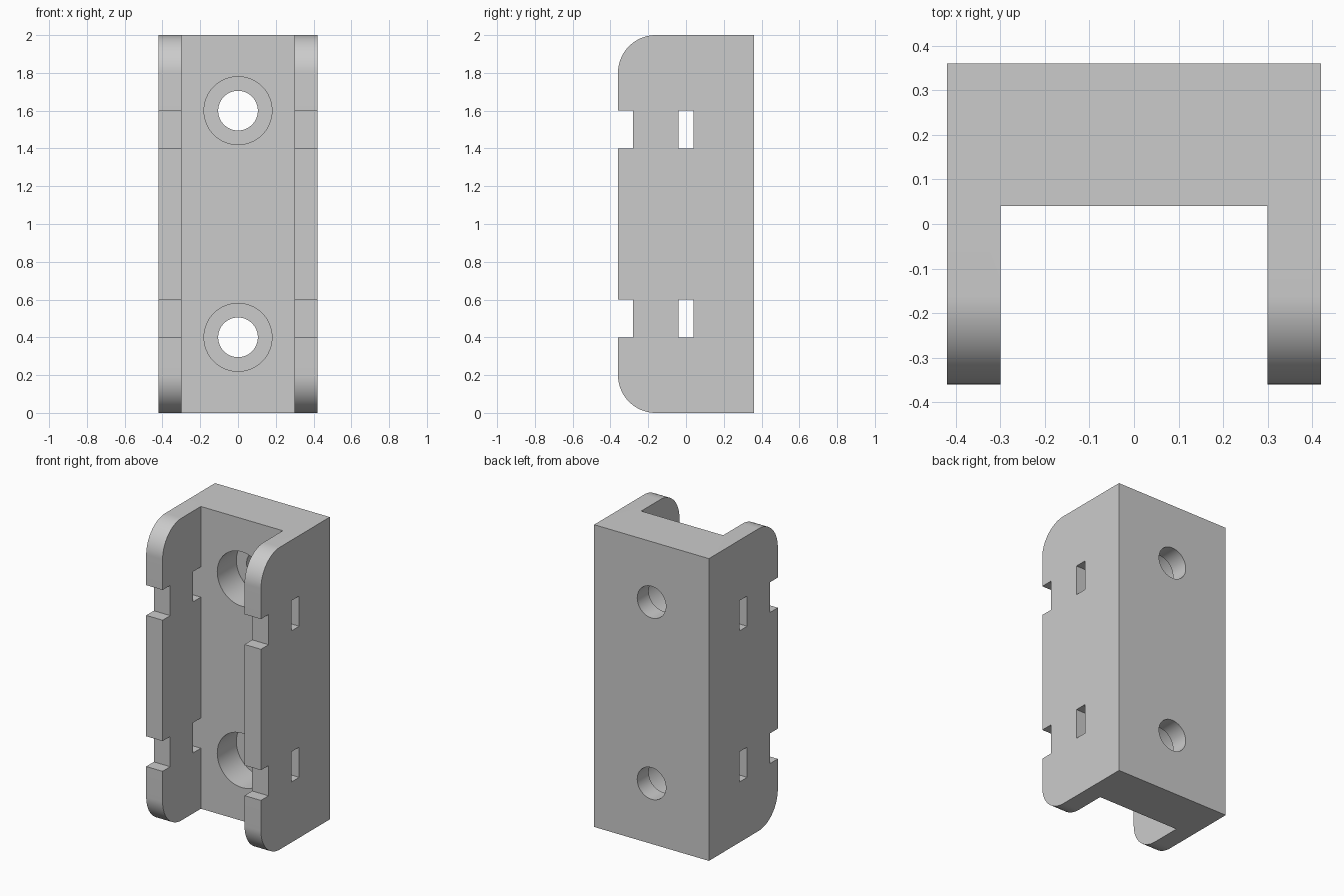
import bpy, bmesh, math
from mathutils import Matrix, Vector

if "Cube" in bpy.data.objects:
    bpy.data.objects.remove(bpy.data.objects["Cube"], do_unlink=True)

WIDTH, DEPTH, HEIGHT = 0.84, 0.72, 2.0
FLOOR_Y = 0.04          # front face of the back plate
CORNER = 0.2            # radius of the flange corners
LEVELS = (0.4, 1.6)     # screw hole heights
SLOTS = (0.5, 1.5)      # notch and slot heights

grey = bpy.data.materials.new("plain_grey")
grey.use_nodes = True
colour = (0.6, 0.6, 0.6, 1)
grey.diffuse_color = colour
grey.node_tree.nodes["Principled BSDF"].inputs["Base Color"].default_value = colour


def make_object(name, bm):
    bmesh.ops.recalc_face_normals(bm, faces=bm.faces)
    mesh = bpy.data.meshes.new(name)
    bm.to_mesh(mesh)
    bm.free()
    mesh.materials.append(grey)
    obj = bpy.data.objects.new(name, mesh)
    bpy.context.collection.objects.link(obj)
    return obj


def box(name, centre, size):
    bm = bmesh.new()
    bmesh.ops.create_cube(bm, size=1, matrix=Matrix.Translation(centre) @ Matrix.Diagonal((*size, 1)))
    return make_object(name, bm)


def bore(name, radius, y0, y1, z):
    bm = bmesh.new()
    place = Matrix.Translation((0, (y0 + y1) / 2, z)) @ Matrix.Rotation(math.pi / 2, 4, "X")
    bmesh.ops.create_cone(bm, cap_ends=True, segments=64, radius1=radius,
                          radius2=radius, depth=y1 - y0, matrix=place)
    return make_object(name, bm)


def cut(target, cutter):
    mod = target.modifiers.new("cut", "BOOLEAN")
    mod.operation, mod.solver, mod.object = "DIFFERENCE", "EXACT", cutter
    bpy.context.view_layer.objects.active = target
    bpy.ops.object.modifier_apply(modifier=mod.name)
    bpy.data.objects.remove(cutter, do_unlink=True)


# Side profile with two rounded front corners, extruded across the width
front, back = -DEPTH / 2, DEPTH / 2
profile = [(back, 0), (back, HEIGHT)]
for z, start in ((HEIGHT - CORNER, 90), (CORNER, 180)):
    for i in range(25):
        a = math.radians(start + 90 * i / 24)
        profile.append((front + CORNER + CORNER * math.cos(a), z + CORNER * math.sin(a)))
bm = bmesh.new()
side = bm.faces.new([bm.verts.new((-WIDTH / 2, y, z)) for y, z in profile])
grown = bmesh.ops.extrude_face_region(bm, geom=[side])["geom"]
bmesh.ops.translate(bm, vec=Vector((WIDTH, 0, 0)),
                    verts=[v for v in grown if isinstance(v, bmesh.types.BMVert)])
bracket = make_object("channel_bracket", bm)

# Open channel between the two flanges
cut(bracket, box("channel_cutter", (0, FLOOR_Y - 0.5, 1), (0.6, 1, 3)))

# Edge notches and slots through both flanges
for z in SLOTS:
    cut(bracket, box("notch_cutter", (0, front, z), (2, 0.16, 0.2)))
    cut(bracket, box("slot_cutter", (0, 0, z), (2, 0.08, 0.2)))

# Counterbored screw holes in the back plate
for z in LEVELS:
    cut(bracket, bore("counterbore_cutter", 0.18, -0.1, FLOOR_Y + 0.2, z))
    cut(bracket, bore("hole_cutter", 0.105, -0.1, 0.5, z))

bpy.ops.object.select_all(action="DESELECT")
bracket.select_set(True)
bpy.context.view_layer.objects.active = bracket
bpy.ops.object.shade_smooth_by_angle(angle=math.radians(30))
